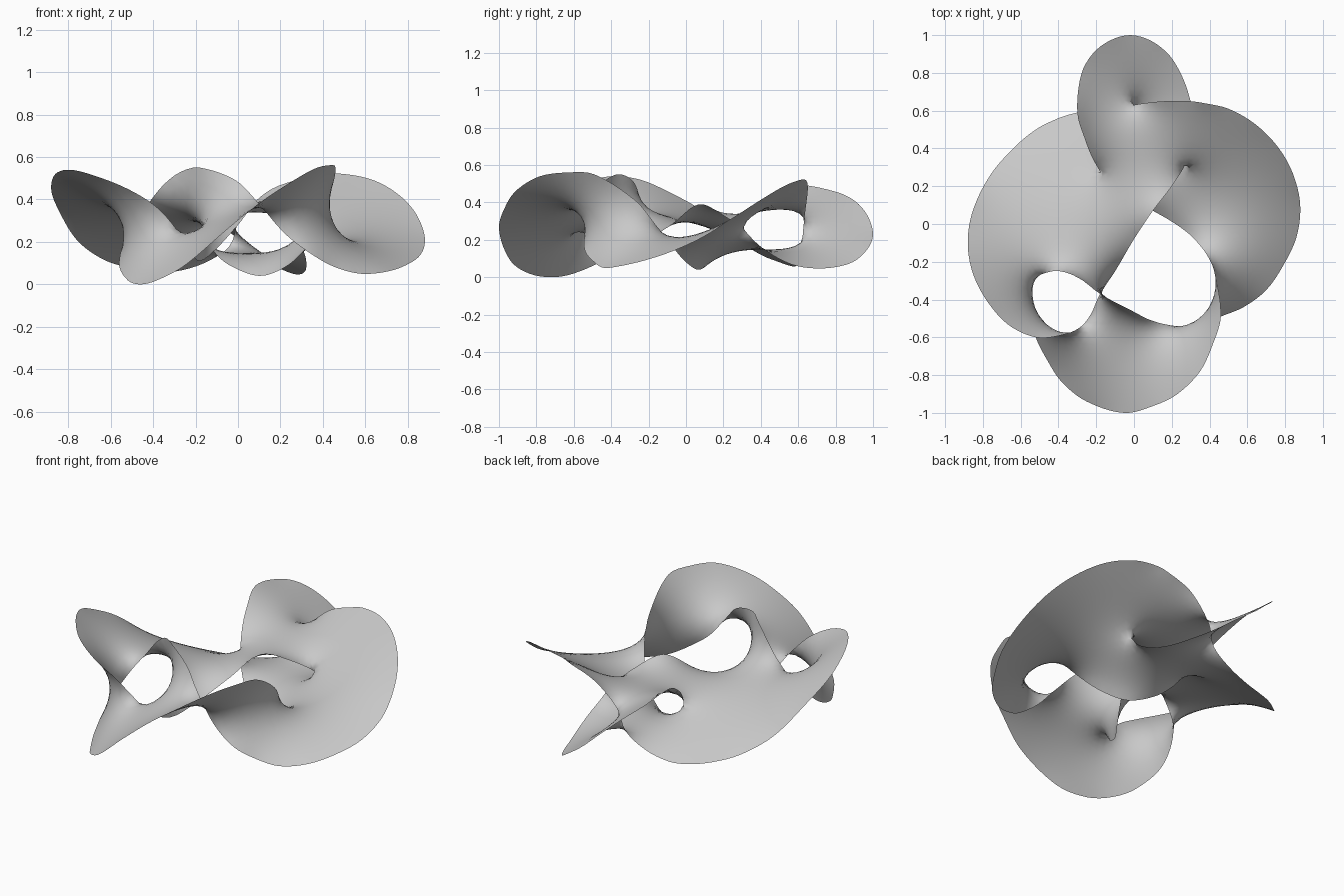
import bpy
import bmesh
import math
from mathutils import Vector
from mathutils.geometry import delaunay_2d_cdt

STEP = 0.036      # sampling distance along the rim and inside the sheets
ARC = 8           # steps along the neck line inside each crossing

cube = bpy.data.objects.get("Cube")
if cube:
    bpy.data.objects.remove(cube, do_unlink=True)

# Crossings of the rim, in hundredths: x, y, lower height, upper height
CROSS = {
    "A": (30, 65, 6, 51), "B": (-30, 59, 7, 50), "C": (-52, -60, 3, 46),
    "D": (46, -49, 9, 56), "E": (10, 7, 5, 40), "F": (-18, -37, 12, 56),
}
# Necks that bulge into the neighbouring hole
BULGE = {"C": Vector((0.05, 0.05, 0)), "D": Vector((-0.05, 0.05, 0)),
         "F": Vector((-0.04, -0.03, 0))}
# The rim is one closed alternating curve; these points lie between crossings
ORDER = "DEBAEFCBADFC"
INNER = {
    0: [(43, -27, 42), (39, -17, 30), (31, -7, 17), (22, 0, 9)],
    1: [(-4, 14, 10), (-11, 20, 16), (-16, 25, 24), (-22, 35, 35), (-26, 45, 43)],
    3: [(32, 56, 8), (32, 46, 13), (30, 38, 19), (27, 31, 26), (20, 20, 34)],
    4: [(0, -8, 29), (-10, -25, 18)],
    5: [(-23, -48, 17), (-29, -55, 27), (-39, -59, 38)],
    7: [(-16, 61, 11), (-4, 62, 19), (0, 63, 30), (6, 64, 38), (16, 65, 46)],
    9: [(35, -54, 15), (22, -54, 25), (9, -51, 40), (-1, -46, 50)],
    10: [(-27, -30, 54), (-35, -26, 48), (-43, -25, 38), (-52, -29, 25), (-56, -43, 11)],
}
LOBES = {
    2: [(-28, 79, 47), (-22, 90, 42), (-13, 97, 34), (-2, 100, 24),
        (9, 97, 16), (19, 89, 9), (26, 77, 6)],
    6: [(-67, -53, 52), (-79, -39, 55), (-86, -24, 53), (-88, -8, 46), (-85, 8, 37),
        (-76, 26, 22), (-64, 40, 13), (-52, 50, 9), (-40, 56, 7)],
    8: [(37, 64, 53), (50, 61, 53), (64, 53, 50), (76, 41, 43), (84, 27, 34),
        (88, 10, 23), (86, -7, 15), (79, -22, 10), (70, -35, 7), (58, -44, 6)],
    11: [(-46, -72, 1), (-38, -84, 3), (-25, -94, 10), (-5, -100, 27),
         (11, -96, 40), (23, -90, 48), (35, -78, 55), (42, -63, 57)],
}
BETWEEN = {**INNER, **LOBES}
places = {}       # start position of every named rim, neck or seam point


def spline(a, b, c, d, t):
    """Smooth point between b and c, with spacing-aware tangents."""
    span = (c - b).length
    m1 = (c - a) * (span / ((b - a).length + span))
    m2 = (d - b) * (span / ((d - c).length + span))
    s = 1 - t
    return (b * (1 + 2 * t) * s * s + m1 * t * s * s
            + c * t * t * (3 - 2 * t) - m2 * t * t * s)


def rim_strands():
    """Sample the rim, split at the crossings, as lists of point names."""
    control, starts = [], []
    for i, name in enumerate(ORDER):
        x, y, low, high = CROSS[name]
        starts.append(len(control))
        control.append(Vector((x, y, low if i % 2 else high)) / 100)
        control += [Vector(p) / 100 for p in BETWEEN[i]]
    n = len(control)
    strands = []
    for i, first in enumerate(starts):
        points = []
        for k in range(first, first + len(BETWEEN[i]) + 1):
            a, b, c, d = (control[(k + j) % n] for j in (-1, 0, 1, 2))
            count = max(2, round((c - b).length / STEP))
            points += [spline(a, b, c, d, j / count) for j in range(count)]
        names = [(i, j) for j in range(1, len(points))]
        places.update(zip(names, points[1:]))
        ends = (0, ARC) if i % 2 else (ARC, 0)
        strands.append([(ORDER[i], ends[0])] + names + [(ORDER[(i + 1) % 12], ends[1])])
    return strands


def spiral(strand):
    """Rising strand the sheet winds around: upper, lower and outer paths."""
    start, end = strand[0][0], strand[-1][0]
    high, low = places[start, ARC].z, places[end, 0].z
    level = (places[strand[0]].z + places[strand[-1]].z) / 2
    m = min(range(len(strand)), key=lambda j: abs(places[strand[j]].z - level))
    outer = [(start, ARC)]
    for j in range(1, len(strand) - 1):
        if j == m:
            outer.append(strand[m])
            continue
        p = places[strand[j]]
        t = j / m if j < m else (len(strand) - 1 - j) / (len(strand) - 1 - m)
        z = (high if j < m else low) * (1 - t) + level * t
        seam = strand[j] + ("seam",)
        places[seam] = Vector((p.x, p.y, z))
        outer.append(seam)
    outer.append((end, 0))
    return outer[:m] + strand[m:], strand[:m] + outer[m:], outer


def inside(p, loop):
    hit = False
    for a, b in zip(loop, loop[1:] + loop[:1]):
        if (a.y > p.y) != (b.y > p.y):
            if p.x < a.x + (p.y - a.y) * (b.x - a.x) / (b.y - a.y):
                hit = not hit
    return hit


verts, faces, lookup = [], [], {}


def vertex(name):
    """Share vertices between sheets that meet."""
    if name not in lookup:
        lookup[name] = len(verts)
        verts.append(places[name])
    return lookup[name]


def add_sheet(paths, flip=False):
    """Fill a closed chain of paths with triangles."""
    flat, index = [], []
    for s, t in zip(paths, paths[1:] + paths[:1]):
        for name in s[1:-1]:
            flat.append(places[name].to_2d())
            index.append(vertex(name))
        if s[-1] == t[0]:
            flat.append(places[t[0]].to_2d())
            index.append(vertex(t[0]))
            continue
        # neck line through the crossing, bevelled in the flat layout
        start = places[s[-1]].lerp(places[s[-2]], 0.6).to_2d()
        end = places[t[0]].lerp(places[t[1]], 0.6).to_2d()
        for k in range(ARC + 1):
            flat.append(start.lerp(end, k / ARC))
            index.append(vertex((s[-1][0], k if s[-1][1] == 0 else ARC - k)))
    loop = list(flat)
    n = len(loop)
    # staggered grid of inner points
    row_height = STEP * math.sqrt(3) / 2
    rows, columns = int(1 / row_height) + 1, int(1 / STEP) + 1
    for r in range(-rows, rows + 1):
        for c in range(-columns, columns + 1):
            p = Vector(((c + 0.5 * (r % 2)) * STEP, r * row_height))
            if inside(p, loop) and all((p - q).length > 0.6 * STEP for q in loop):
                flat.append(p)
                index.append(len(verts))
                verts.append(Vector((p.x, p.y, 0.28)))
    edges = [(i, (i + 1) % n) for i in range(n)]
    out, _, tris, origin, _, _ = delaunay_2d_cdt(flat, edges, [], 1, 1e-7)
    for tri in tris:
        middle = sum((out[i] for i in tri), Vector((0, 0))) / len(tri)
        if len(tri) == 3 and all(origin[i] for i in tri) and inside(middle, loop):
            face = [index[origin[i][0]] for i in tri]
            faces.append(face[::-1] if flip else face)


def cotangent(loop):
    """Cotangent of the corner facing this loop's edge."""
    o = loop.link_loop_prev.vert.co
    u, v = loop.vert.co - o, loop.link_loop_next.vert.co - o
    return u.dot(v) / max(u.cross(v).length, 1e-9)


def relax(bm, sweeps, even=False):
    """Pull the sheets tight like a soap film, the rim staying put."""
    bm.verts.index_update()
    spots = [v.co.copy() for v in bm.verts]
    near = [{} for _ in spots]
    for e in bm.edges:
        i, j = (v.index for v in e.verts)
        w = 1 if even else max(sum(min(cotangent(k), 4) for k in e.link_loops), 0.03)
        near[i][j] = near[j][i] = w
    jobs = []
    for v in bm.verts:
        if not v.is_boundary:
            total = sum(near[v.index].values())
            jobs.append((v.index, [(j, w / total) for j, w in near[v.index].items()]))
    for _ in range(sweeps):
        for i, links in jobs:
            goal = Vector((0, 0, 0))
            for j, w in links:
                goal += spots[j] * w
            if even:
                goal.xy = spots[i].xy
            spots[i] += 1.4 * (goal - spots[i])
    for v in bm.verts:
        v.co = spots[v.index]


def tidy(bm, split):
    """Split long edges, turn badly placed ones and even out the spacing."""
    if split:
        long = [e for e in bm.edges
                if not e.is_boundary and e.calc_length() > 1.7 * STEP]
        bmesh.ops.subdivide_edges(bm, edges=long, cuts=1)
        bmesh.ops.triangulate(bm, faces=bm.faces[:])
    bm.normal_update()
    for e in bm.edges[:]:
        if e.is_valid and len(e.link_faces) == 2 and e.calc_face_angle(0) < 1:
            if sum(cotangent(k) for k in e.link_loops) < -0.05:
                bmesh.utils.edge_rotate(e, False)
    bm.normal_update()
    for v in bm.verts:
        if not v.is_boundary:
            around = [e.other_vert(v).co for e in v.link_edges]
            move = sum(around, Vector((0, 0, 0))) / len(around) - v.co
            v.co += 0.5 * (move - v.normal * move.dot(v.normal))


for name, (x, y, low, high) in CROSS.items():
    for k in range(ARC + 1):
        p = Vector((x, y, low + (high - low) * k / ARC)) / 100
        places[name, k] = p + BULGE.get(name, Vector((0, 0, 0))) * math.sin(math.pi * k / ARC)

rim = rim_strands()
ba_up, ba_low, ba_out = spiral(rim[7])
ae_up, ae_low, ae_out = spiral(rim[3])
eb_up, eb_low, eb_out = spiral(rim[1])
add_sheet([ba_up, ae_up, eb_up])                            # upper layer
add_sheet([ba_low, ae_low, eb_low])                         # lower layer
add_sheet([rim[2], ba_out[::-1]])                           # back lobe
add_sheet([rim[8], rim[0], ae_out[::-1]])                   # left lobe
add_sheet([rim[4], rim[10], rim[6], eb_out[::-1]])          # right lobe
add_sheet([rim[9], rim[5], rim[11]], True)                  # front lobe

mesh = bpy.data.meshes.new("knot_surface")
mesh.from_pydata([tuple(v) for v in verts], [], faces)
bm = bmesh.new()
bm.from_mesh(mesh)
relax(bm, 80, True)
for turn in range(14):
    relax(bm, 12)
    tidy(bm, turn in (1, 4, 8))
relax(bm, 10)

# Stand the sheet on the ground
floor = min(v.co.z for v in bm.verts)
for v in bm.verts:
    v.co.z -= floor
for f in bm.faces:
    f.smooth = True
bm.to_mesh(mesh)
bm.free()

# Plain grey
grey = bpy.data.materials.new("plain grey")
grey.use_nodes = True
colour = (0.58, 0.58, 0.58, 1)
grey.diffuse_color = colour
for node in grey.node_tree.nodes:
    if node.type == "BSDF_PRINCIPLED":
        node.inputs["Base Color"].default_value = colour
mesh.materials.append(grey)

surface = bpy.data.objects.new("knot_surface", mesh)
bpy.context.scene.collection.objects.link(surface)
